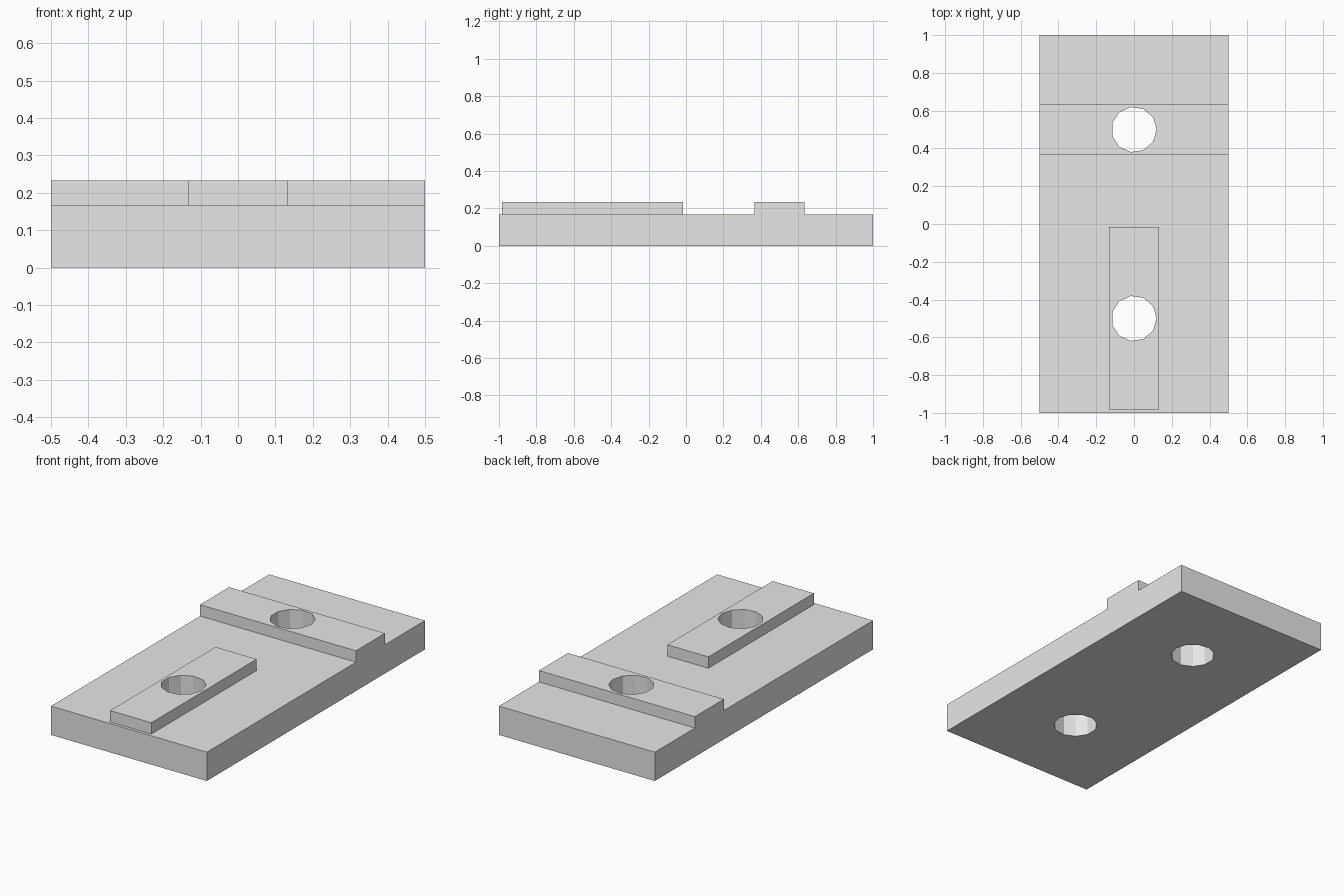
import bpy, bmesh
from math import cos, sin, tau
from mathutils import Vector

cube = bpy.data.objects.get("Cube")
if cube:
    bpy.data.objects.remove(cube, do_unlink=True)

PLATE_TOP, RAISED_TOP = 0.167, 0.233
HOLE_RADIUS, HOLE_SIDES = 0.12, 11

grey = bpy.data.materials.new("light grey")
grey.use_nodes = True
grey.diffuse_color = (0.8, 0.8, 0.8, 1)
grey.node_tree.nodes["Principled BSDF"].inputs["Base Color"].default_value = (0.8, 0.8, 0.8, 1)


def prism(name, points, direction):
    """Solid made by extruding a closed outline along a direction."""
    bm = bmesh.new()
    face = bm.faces.new([bm.verts.new(p) for p in points])
    extruded = bmesh.ops.extrude_face_region(bm, geom=[face], use_keep_orig=True)
    verts = [g for g in extruded["geom"] if isinstance(g, bmesh.types.BMVert)]
    bmesh.ops.translate(bm, verts=verts, vec=Vector(direction))
    bmesh.ops.recalc_face_normals(bm, faces=bm.faces)
    mesh = bpy.data.meshes.new(name)
    bm.to_mesh(mesh)
    bm.free()
    mesh.materials.append(grey)
    obj = bpy.data.objects.new(name, mesh)
    bpy.context.collection.objects.link(obj)
    return obj


def drill(obj, y):
    """Cut a vertical faceted hole through the object."""
    ring = [(HOLE_RADIUS * cos(tau * i / HOLE_SIDES),
             y + HOLE_RADIUS * sin(tau * i / HOLE_SIDES), -0.1)
            for i in range(HOLE_SIDES)]
    cutter = prism("hole_cutter", ring, (0, 0, 0.5))
    cutter.hide_render = True
    mod = obj.modifiers.new("hole", 'BOOLEAN')
    mod.operation, mod.solver, mod.object = 'DIFFERENCE', 'EXACT', cutter
    bpy.context.view_layer.objects.active = obj
    bpy.ops.object.modifier_apply(modifier=mod.name)
    bpy.data.objects.remove(cutter, do_unlink=True)


# Base plate with the cross ridge in its side profile
profile = [(-1, 0), (1, 0), (1, PLATE_TOP), (0.633, PLATE_TOP), (0.633, RAISED_TOP),
           (0.367, RAISED_TOP), (0.367, PLATE_TOP), (-1, PLATE_TOP)]
base = prism("base_plate", [(-0.5, y, z) for y, z in profile], (1, 0, 0))
for y in (-0.5, 0.5):
    drill(base, y)

# Lengthwise rail on the front half
rail_outline = [(-0.132, -0.983), (0.132, -0.983), (0.132, -0.017), (-0.132, -0.017)]
rail = prism("front_rail", [(x, y, PLATE_TOP) for x, y in rail_outline],
             (0, 0, RAISED_TOP - PLATE_TOP))
drill(rail, -0.5)
